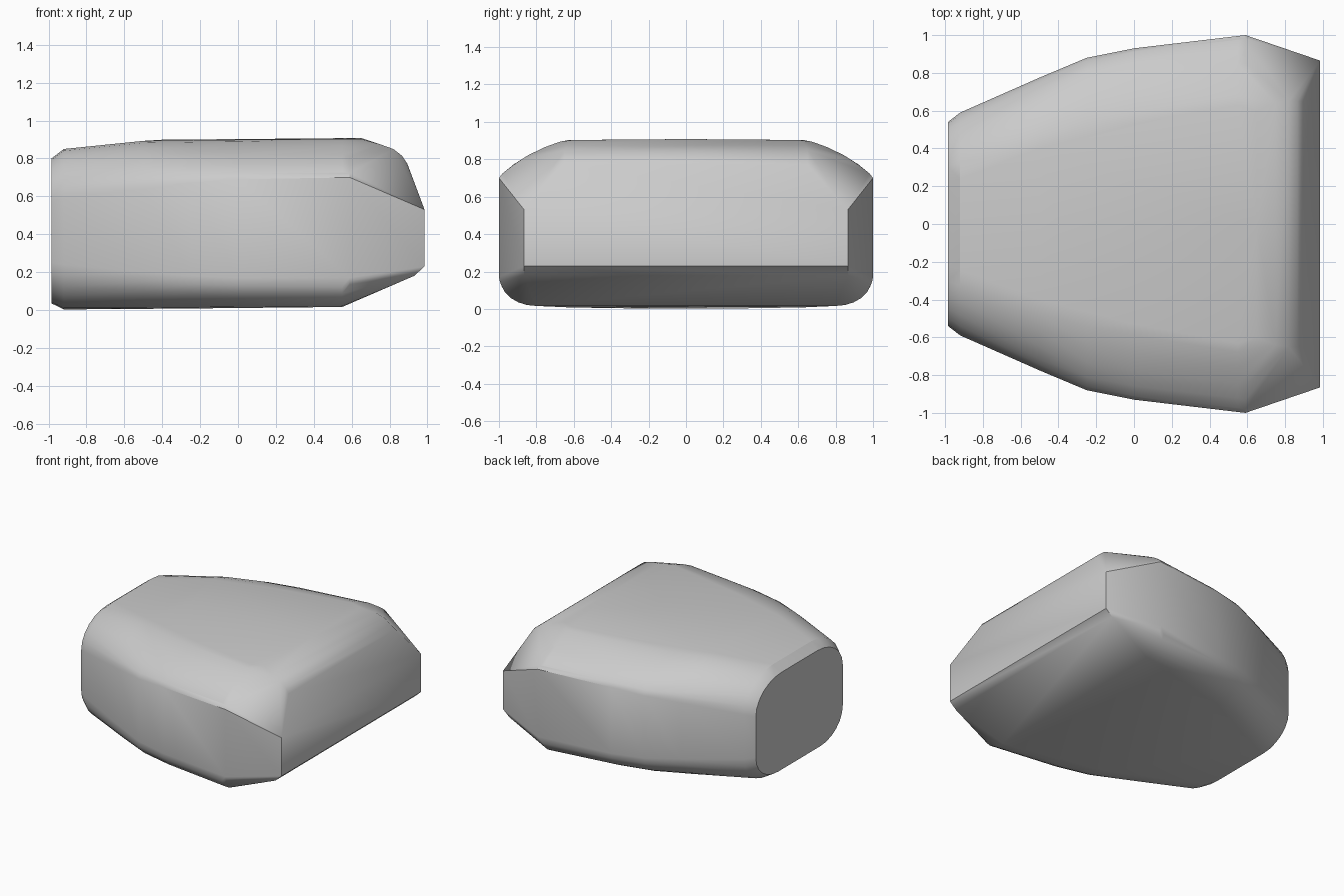
import bpy, bmesh, math

if "Cube" in bpy.data.objects:
    bpy.data.objects.remove(bpy.data.objects["Cube"])

STEPS = 6


def section(x, w, z0, z1, w0, w1, s0, s1, k=1.0):
    """Mirrored cross-section: side half-width w, flat base/top half-widths w0/w1,
    straight side from height s0 to s1, k > 1 flattens the upper shoulder."""
    pts = []
    for i in range(STEPS + 1):
        a = i / STEPS * math.pi / 2
        c, s = max(math.cos(a), 0.0), math.sin(a)
        half = [(w0 + (w - w0) * c, s0 - (s0 - z0) * s),
                (w1 + (w - w1) * c ** k, s1 + (z1 - s1) * s ** k)]
        pts += [(x, side * y, z) for y, z in half for side in (-1, 1)]
    return pts


# Rounded sections from the narrow end to the wide shoulder
points = []
for args in (
    (-0.985, 0.54, 0.035, 0.80, 0.26, 0.22, 0.25, 0.57, 1.0),
    (-0.92, 0.59, 0.003, 0.85, 0.30, 0.24, 0.24, 0.59, 1.05),
    (-0.50, 0.775, 0.005, 0.893, 0.50, 0.40, 0.20, 0.64, 1.2),
    (-0.25, 0.88, 0.008, 0.896, 0.62, 0.47, 0.18, 0.67, 1.3),
    (0.00, 0.93, 0.012, 0.899, 0.70, 0.53, 0.17, 0.69, 1.4),
    (0.55, 0.993, 0.016, 0.903, 0.80, 0.63, 0.16, 0.70, 1.5),
    (0.59, 1.00, 0.10, 0.88, 0.90, 0.64, 0.17, 0.70, 1.5),
):
    points += section(*args)

# Blunt wide end: curved upper edge, upright band and lower chamfer
for x, y, z in ((0.65, 0.60, 0.903), (0.75, 0.64, 0.875), (0.82, 0.65, 0.85),
                (0.865, 0.65, 0.815), (0.895, 0.65, 0.77),
                (0.985, 0.865, 0.53), (0.985, 0.865, 0.23), (0.93, 0.865, 0.18)):
    points += [(x, y, z), (x, -y, z)]

# Slight crown along the middle of the top
points += [(-0.4, 0, 0.899), (0.65, 0, 0.908)]

# Faceted boulder-like body as the hull of all sections
bm = bmesh.new()
for p in points:
    bm.verts.new(p)
bmesh.ops.remove_doubles(bm, verts=bm.verts, dist=0.0005)
bmesh.ops.convex_hull(bm, input=bm.verts)
bmesh.ops.delete(bm, geom=[v for v in bm.verts if not v.link_faces], context='VERTS')
bmesh.ops.dissolve_limit(bm, angle_limit=math.radians(0.6),
                         verts=bm.verts, edges=bm.edges)
bmesh.ops.recalc_face_normals(bm, faces=bm.faces)
mesh = bpy.data.meshes.new("body")
bm.to_mesh(mesh)
bm.free()
body = bpy.data.objects.new("body", mesh)
bpy.context.collection.objects.link(body)
bpy.context.view_layer.objects.active = body
body.select_set(True)
bpy.ops.object.shade_smooth_by_angle(angle=math.radians(28))
